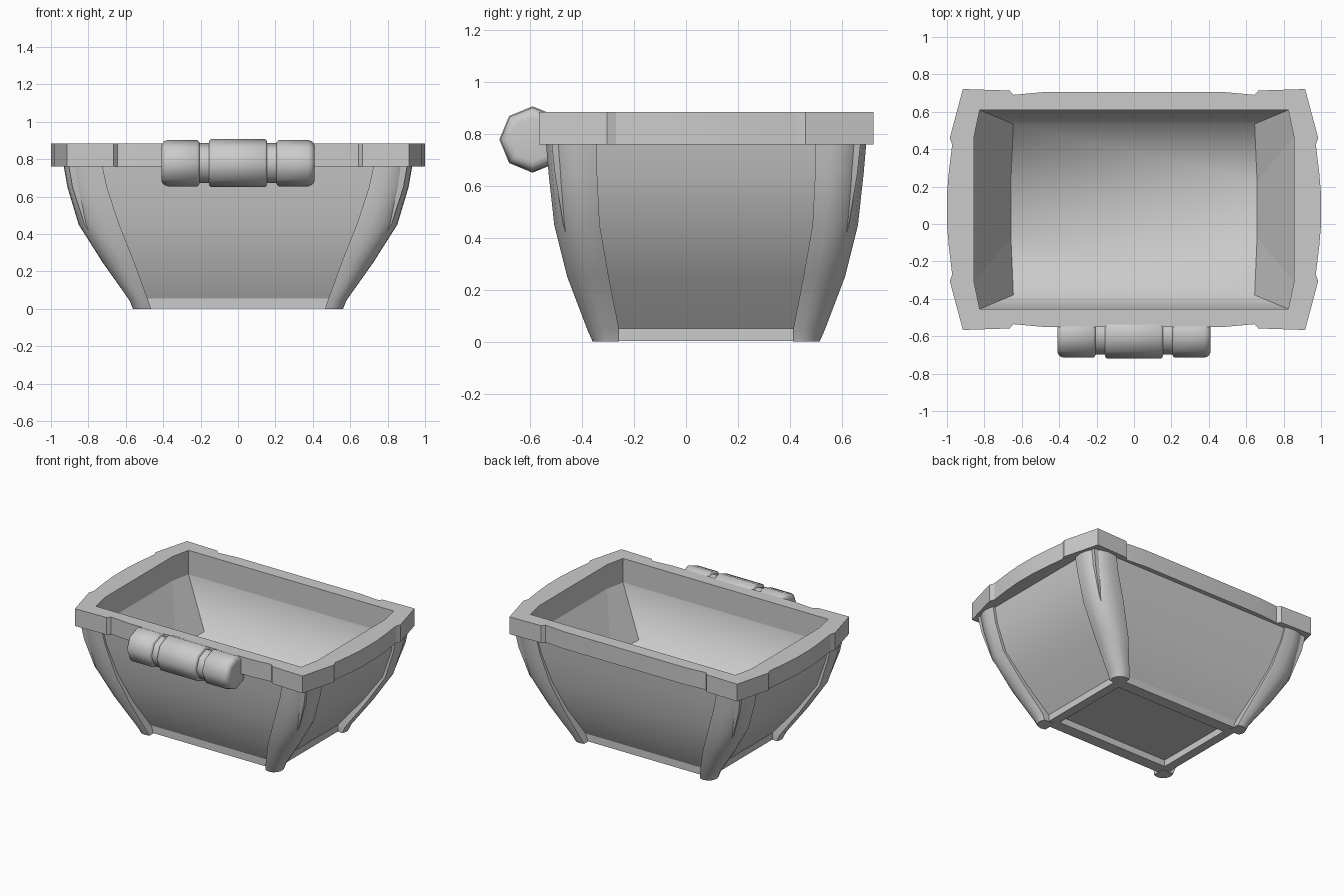
import bpy, bmesh, math

if "Cube" in bpy.data.objects:
    bpy.data.objects.remove(bpy.data.objects["Cube"])

CY = 0.0775  # centre of the box in y (the latch sticks out in front)


def smooth(ob, angle):
    bpy.ops.object.select_all(action='DESELECT')
    ob.select_set(True)
    bpy.context.view_layer.objects.active = ob
    bpy.ops.object.shade_smooth_by_angle(angle=math.radians(angle))


def finish(name, bm, angle=None):
    bmesh.ops.recalc_face_normals(bm, faces=bm.faces)
    me = bpy.data.meshes.new(name)
    bm.to_mesh(me)
    bm.free()
    ob = bpy.data.objects.new(name, me)
    bpy.context.collection.objects.link(ob)
    if angle:
        smooth(ob, angle)
    return ob


def loft(name, rings, cap_start=True, cap_end=True, angle=None):
    bm = bmesh.new()
    loops = [[bm.verts.new(p) for p in r] for r in rings]
    n = len(loops[0])
    for a, b in zip(loops, loops[1:]):
        for i in range(n):
            j = (i + 1) % n
            bm.faces.new((a[i], a[j], b[j], b[i]))
    if cap_start:
        bm.faces.new(loops[0][::-1])
    if cap_end:
        bm.faces.new(loops[-1])
    return finish(name, bm, angle)


def mirror4(q):
    """Full outline from one quadrant, listed from the y side to the x side."""
    return (q + [(x, -y) for x, y in q[::-1]] + [(-x, -y) for x, y in q]
            + [(-x, y) for x, y in q[::-1]])


def frame(name, outer, inner, z0, z1):
    cu = bpy.data.curves.new(name, 'CURVE')
    cu.dimensions = '2D'
    cu.fill_mode = 'BOTH'
    cu.extrude = (z1 - z0) / 2
    for pts in (outer, inner):
        sp = cu.splines.new('POLY')
        sp.points.add(len(pts) - 1)
        for p, (x, y) in zip(sp.points, pts):
            p.co = (x, y, 0, 1)
        sp.use_cyclic_u = True
    ob = bpy.data.objects.new(name, cu)
    ob.location = (0, CY, (z0 + z1) / 2)
    bpy.context.collection.objects.link(ob)
    bpy.ops.object.select_all(action='DESELECT')
    ob.select_set(True)
    bpy.context.view_layer.objects.active = ob
    bpy.ops.object.convert(target='MESH')
    ob = bpy.context.view_layer.objects.active
    bm = bmesh.new()
    bm.from_mesh(ob.data)
    bmesh.ops.remove_doubles(bm, verts=bm.verts, dist=1e-4)
    bmesh.ops.recalc_face_normals(bm, faces=bm.faces)
    bm.to_mesh(ob.data)
    bm.free()
    smooth(ob, 9)


def at(pts, z):
    return [(x, y + CY, z) for x, y in pts]


# Rim with raised corners and bowed sides
rim_outer = mirror4([(0.49, 0.627), (0.645, 0.613), (0.665, 0.636), (0.915, 0.644),
                     (0.985, 0.3825), (0.972, 0.3475), (0.99, 0.2), (1.0, 0.08)])
opening = mirror4([(0.825, 0.532), (0.855, 0.39)])
frame("rim", rim_outer, opening, 0.76, 0.885)

# Inner basin: front wall, floor and back wall shade as one, ends stay crisp
floor = mirror4([(0.645, 0.457), (0.658, 0.15)])
basin = loft("basin", [at(opening, 0.77), at(opening, 0.71), at(floor, 0.37)],
             cap_start=False)
basin.data.flip_normals()
basin.data.shade_smooth()
for e in basin.data.edges:
    a, b = (basin.data.vertices[i].co for i in e.vertices)
    long_edge = abs(a.x - b.x) > 1
    if not long_edge or a.z > 0.6:
        e.use_edge_sharp = True

# Curved outer walls
walls = [(0.045, 0.51, 0.38), (0.25, 0.68, 0.49), (0.45, 0.82, 0.55),
         (0.65, 0.885, 0.583), (0.765, 0.905, 0.595)]
loft("outer_walls", [at([(x, y), (x, -y), (-x, -y), (-x, y)], z) for z, x, y in walls],
     False, False, angle=40)

# Rounded corner posts: z, inner x, outer x, inner y, outer y, wall x, wall y
posts = [(0.0, 0.465, 0.562, 0.335, 0.437, 0.49, 0.36),
         (0.045, 0.48, 0.58, 0.335, 0.457, 0.51, 0.38),
         (0.25, 0.555, 0.725, 0.375, 0.535, 0.68, 0.49),
         (0.45, 0.635, 0.852, 0.41, 0.585, 0.82, 0.55),
         (0.65, 0.70, 0.912, 0.42, 0.607, 0.885, 0.583),
         (0.765, 0.725, 0.932, 0.42, 0.617, 0.905, 0.595)]
for sx, side in ((1, "right"), (-1, "left")):
    for sy, end in ((1, "back"), (-1, "front")):
        rings = []
        for z, xi, xo, yi, yo, xw, yw in posts:
            dx, dy = xo - xi, yo - yi
            sec = [(xi, yw - 0.02), (xi, yo - 0.009), (xi + 0.35 * dx, yo),
                   (xi + 0.65 * dx, yo - 0.07 * dy), (xi + 0.87 * dx, yo - 0.24 * dy),
                   (xo - 0.02 * dx, yo - 0.5 * dy), (xo, yo - 0.7 * dy),
                   (xo - 0.01, yi), (xw - 0.02, yi), (xw - 0.02, yw - 0.02)]
            rings.append(at([(sx * x, sy * y) for x, y in sec], z))
        loft(f"corner_post_{end}_{side}", rings, angle=48)


# Base frame with recessed bottom plate
def rect(x, y):
    return [(x, y), (x, -y), (-x, -y), (-x, y)]


frame("base_frame", rect(0.515, 0.385), rect(0.45, 0.30), 0.002, 0.055)
loft("bottom_plate", [at(rect(0.47, 0.32), 0.05), at(rect(0.47, 0.32), 0.06)])

# Octagonal latch roll with two grooves
half = [(0.145, 0.128), (0.153, 0.122), (0.156, 0.107), (0.205, 0.107),
        (0.208, 0.115), (0.218, 0.124), (0.375, 0.124), (0.395, 0.117),
        (0.407, 0.103), (0.41, 0.085)]
profile = [(-x, r) for x, r in half[::-1]] + half
loft("latch_roll", [[(x, -0.591 + r * math.sin(k * math.pi / 4),
                      0.779 + r * math.cos(k * math.pi / 4)) for k in range(8)]
                    for x, r in profile], angle=50)
